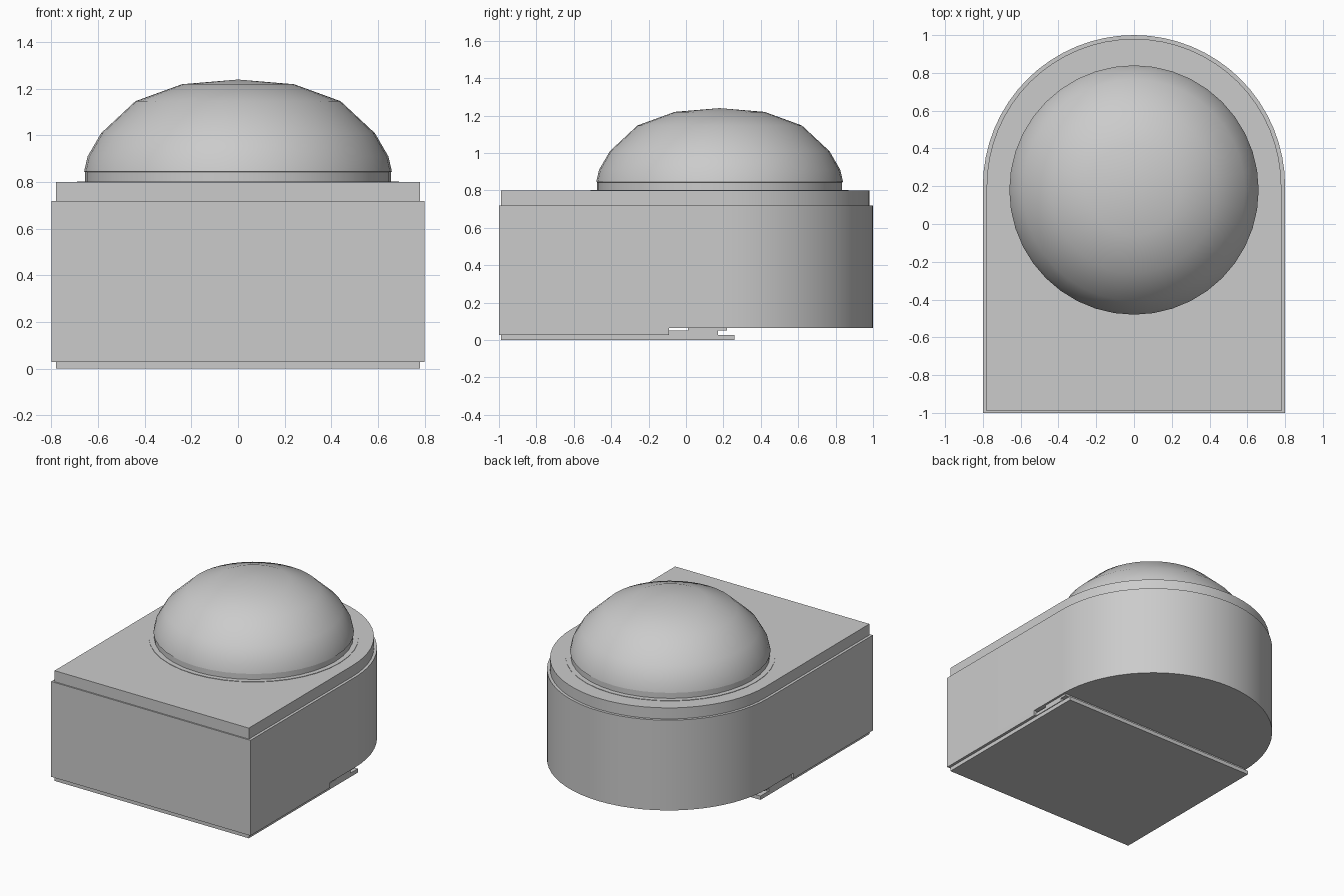
import bpy
import bmesh
from math import cos, sin, pi, radians

cube = bpy.data.objects.get("Cube")
if cube:
    bpy.data.objects.remove(cube, do_unlink=True)

grey = bpy.data.materials.new("plain_grey")
grey.use_nodes = True
colour = (0.6, 0.6, 0.6, 1)
grey.diffuse_color = colour
grey.node_tree.nodes["Principled BSDF"].inputs["Base Color"].default_value = colour


def finish(name, bm):
    bmesh.ops.recalc_face_normals(bm, faces=bm.faces)
    mesh = bpy.data.meshes.new(name)
    bm.to_mesh(mesh)
    bm.free()
    mesh.materials.append(grey)
    obj = bpy.data.objects.new(name, mesh)
    bpy.context.collection.objects.link(obj)
    bpy.ops.object.select_all(action='DESELECT')
    obj.select_set(True)
    bpy.context.view_layer.objects.active = obj
    bpy.ops.object.shade_smooth_by_angle(angle=radians(35))
    return obj


def prism(name, outline, z0, z1):
    """Extrude a flat outline upwards."""
    bm = bmesh.new()
    base = bm.faces.new([bm.verts.new((x, y, z0)) for x, y in outline])
    top = bmesh.ops.extrude_face_region(bm, geom=[base], use_keep_orig=True)
    moved = [g for g in top["geom"] if isinstance(g, bmesh.types.BMVert)]
    bmesh.ops.translate(bm, verts=moved, vec=(0, 0, z1 - z0))
    return finish(name, bm)


def arch(radius, front, centre=0.2, steps=32):
    """Square front with a half-round back."""
    arc = [(radius * cos(pi * i / steps), centre + radius * sin(pi * i / steps))
           for i in range(steps + 1)]
    return [(-radius, front), (radius, front)] + arc


def rect(half, y0, y1):
    return [(-half, y0), (half, y0), (half, y1), (-half, y1)]


def lathe(name, profile, centre_y, sides=40):
    """Spin a radius and height profile about a vertical axis."""
    bm = bmesh.new()
    verts = [bm.verts.new((r, 0, z)) for r, z in profile]
    edges = [bm.edges.new(pair) for pair in zip(verts, verts[1:])]
    bmesh.ops.spin(bm, geom=verts + edges, cent=(0, 0, 0), axis=(0, 0, 1),
                   angle=2 * pi, steps=sides, use_duplicate=False)
    bmesh.ops.remove_doubles(bm, verts=bm.verts, dist=0.0005)
    bmesh.ops.translate(bm, verts=bm.verts, vec=(0, centre_y, 0))
    return finish(name, bm)


# Housing, with a slightly deeper front half
prism("body", arch(0.8, -1.0), 0.065, 0.72)
prism("body_front_skirt", rect(0.8, -1.0, -0.09), 0.028, 0.065)
prism("lid", arch(0.78, -0.99), 0.72, 0.8)

# Foot plate and the thin steps above it
prism("foot_plate", rect(0.78, -0.99, 0.26), 0.0, 0.028)
prism("lower_shim", rect(0.785, -0.09, 0.17), 0.028, 0.05)
prism("upper_shim", rect(0.785, 0.01, 0.22), 0.05, 0.065)

# Dome with its short collar and seat ring
DOME_Y = 0.18
lathe("dome_seat", [(0.0, 0.8), (0.69, 0.8), (0.69, 0.803), (0.0, 0.803)], DOME_Y)
lathe("dome_collar", [(0.655, 0.8), (0.655, 0.843)], DOME_Y)
lathe("dome", [(0.655, 0.843), (0.66, 0.845), (0.645, 0.91), (0.587, 1.01),
               (0.44, 1.147), (0.24, 1.22), (0.0, 1.24)], DOME_Y)
